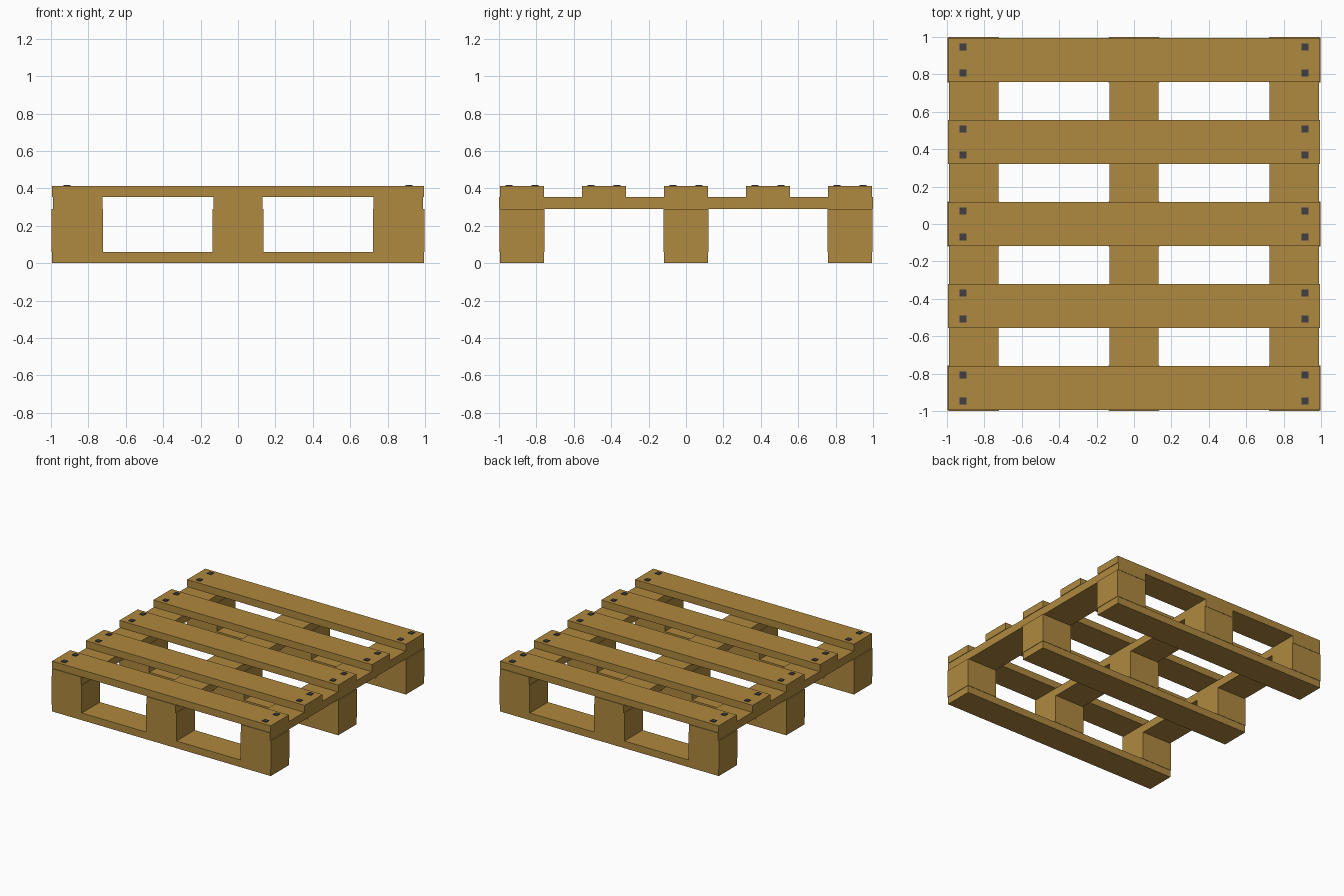
import bpy

if "Cube" in bpy.data.objects:
    bpy.data.objects.remove(bpy.data.objects["Cube"])


def material(name, rgb):
    m = bpy.data.materials.new(name)
    m.diffuse_color = (*rgb, 1.0)
    m.use_nodes = True
    m.node_tree.nodes["Principled BSDF"].inputs["Base Color"].default_value = m.diffuse_color
    return m


wood = material("wood", (0.43, 0.25, 0.05))
steel = material("dark_steel", (0.05, 0.05, 0.055))


def box(name, center, size, mat):
    """Box from its x/y centre, with z given as (bottom, top)."""
    x, y, (z0, z1) = center
    bpy.ops.mesh.primitive_cube_add(size=1, location=(x, y, (z0 + z1) / 2))
    ob = bpy.context.object
    ob.name = name
    ob.scale = (size[0], size[1], z1 - z0)
    bpy.ops.object.transform_apply(location=False, rotation=False, scale=True)
    ob.data.materials.append(mat)
    return ob


COLUMNS = (-0.86, 0.0, 0.86)
ROWS = (-0.877, 0.0, 0.877)
DECK = (-0.877, -0.438, 0.0, 0.438, 0.877)

# Bottom runners, each carrying three spacer blocks
for y in ROWS:
    box("bottom_board", (0, y, (0.0, 0.059)), (1.988, 0.235), wood)
    for x in COLUMNS:
        box("spacer_block", (x, y, (0.059, 0.29)), (0.275, 0.241), wood)

# Stringers running front to back
for x in COLUMNS:
    box("stringer_board", (x * 0.997, 0, (0.29, 0.355)), (0.264, 2.0), wood)

# Deck boards with two nail heads at each end
for y in DECK:
    box("deck_board", (0, y, (0.355, 0.413)), (1.988, 0.235), wood)
    for x in (-0.914, 0.914):
        for dy in (-0.07, 0.07):
            box("nail_head", (x, y + dy, (0.405, 0.418)), (0.037, 0.037), steel)
